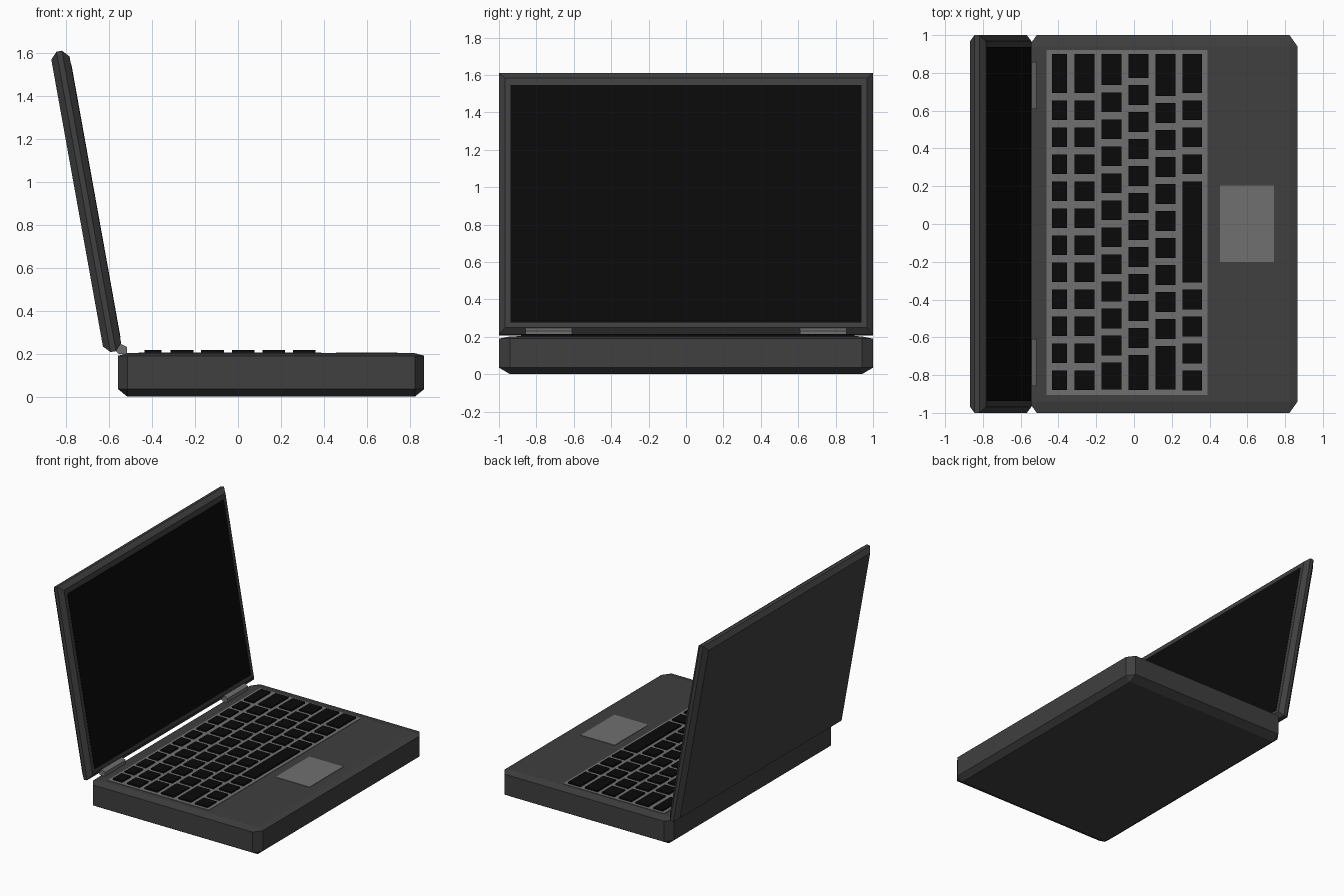
import bpy, bmesh, math

if "Cube" in bpy.data.objects:
    bpy.data.objects.remove(bpy.data.objects["Cube"])

def material(name, v):
    m = bpy.data.materials.new(name)
    m.diffuse_color = (v, v, v, 1)
    m.use_nodes = True
    m.node_tree.nodes["Principled BSDF"].inputs["Base Color"].default_value = m.diffuse_color
    return m

SHELL = material("dark_shell", 0.05)
TRIM = material("grey_trim", 0.16)
BLACK = material("black", 0.003)

def finish(name, bm, mat):
    bmesh.ops.recalc_face_normals(bm, faces=bm.faces)
    me = bpy.data.meshes.new(name)
    bm.to_mesh(me)
    bm.free()
    me.materials.append(mat)
    ob = bpy.data.objects.new(name, me)
    bpy.context.collection.objects.link(ob)
    return ob

def hull(name, pts, mat):
    # convex solid through the given corners, coplanar triangles merged
    bm = bmesh.new()
    for p in pts:
        bm.verts.new(p)
    bmesh.ops.convex_hull(bm, input=bm.verts)
    bmesh.ops.dissolve_limit(bm, angle_limit=0.005, verts=bm.verts, edges=bm.edges)
    return finish(name, bm, mat)

def add_box(bm, x0, x1, y0, y1, z0, z1):
    vs = bmesh.ops.create_cube(bm, size=1)["verts"]
    for v in vs:
        v.co = ((x0 + x1) / 2 + v.co.x * (x1 - x0),
                (y0 + y1) / 2 + v.co.y * (y1 - y0),
                (z0 + z1) / 2 + v.co.z * (z1 - z0))

def box(name, dims, mat):
    bm = bmesh.new()
    add_box(bm, *dims)
    return finish(name, bm, mat)

# base: cut corners, sloping underside rim, slightly crowned top rim
BX, HX, CX, CY = 0.154, 0.712, 0.043, 0.06
pts = []
for sx in (-1, 1):
    for sy in (-1, 1):
        xi, yi = BX + sx * (HX - CX), sy * (1 - CY)
        for z in (0, 0.202):
            pts.append((xi, yi, z))
        for z in (0.035, 0.19):
            pts += [(BX + sx * HX, yi, z), (xi, sy, z)]
hull("base", pts, SHELL)

# lid: slab with bevelled front and back rims, leaning back
LEAN = math.radians(-10.2)
pts = []
for sy in (-1, 1):
    for sz in (-1, 1):
        for sn in (-1, 1):
            pts.append((sn * 0.043, sy * 0.968, sz * 0.678))
            pts.append((sn * 0.013, sy, sz * 0.71))
lid = hull("lid", pts, SHELL)
screen = box("screen", (0.03, 0.045, -0.938, 0.938, -0.65, 0.64), BLACK)
for ob in (lid, screen):
    ob.location = (-0.706, 0, 0.908)
    ob.rotation_euler = (0, LEAN, 0)

# hinges
profile = [(-0.568, 0.212), (-0.553, 0.25), (-0.516, 0.23), (-0.516, 0.198), (-0.555, 0.198)]
for side, s in (("left", -1), ("right", 1)):
    hull("hinge_" + side, [(x, s * y, z) for y in (0.61, 0.857) for x, z in profile], TRIM)

# keyboard tray and touchpad
box("keyboard_tray", (-0.462, 0.388, -0.905, 0.922, 0.19, 0.205), TRIM)
box("touchpad", (0.455, 0.741, -0.2, 0.205, 0.19, 0.205), TRIM)

# keys: each row runs from +y to -y
KEY, GAP = 0.105, 0.038
rows = [
    (-0.435, -0.356, [0.207] + [KEY] * 11),
    (-0.314, -0.208, [0.207] + [KEY] * 11),
    (-0.171, -0.066, [0.165] + [KEY] * 10 + [0.143]),
    (-0.029, 0.077, [0.126] + [KEY] * 10 + [0.185]),
    (0.113, 0.219, [0.222] + [KEY] * 9 + [0.23]),
    (0.256, 0.361, [0.207] + [KEY] * 3 + [0.535] + [KEY] * 4),
]
bm = bmesh.new()
for x0, x1, widths in rows:
    y = 0.9
    for w in widths:
        add_box(bm, x0, x1, y - w, y, 0.195, 0.216)
        y -= w + GAP
finish("keys", bm, BLACK)
